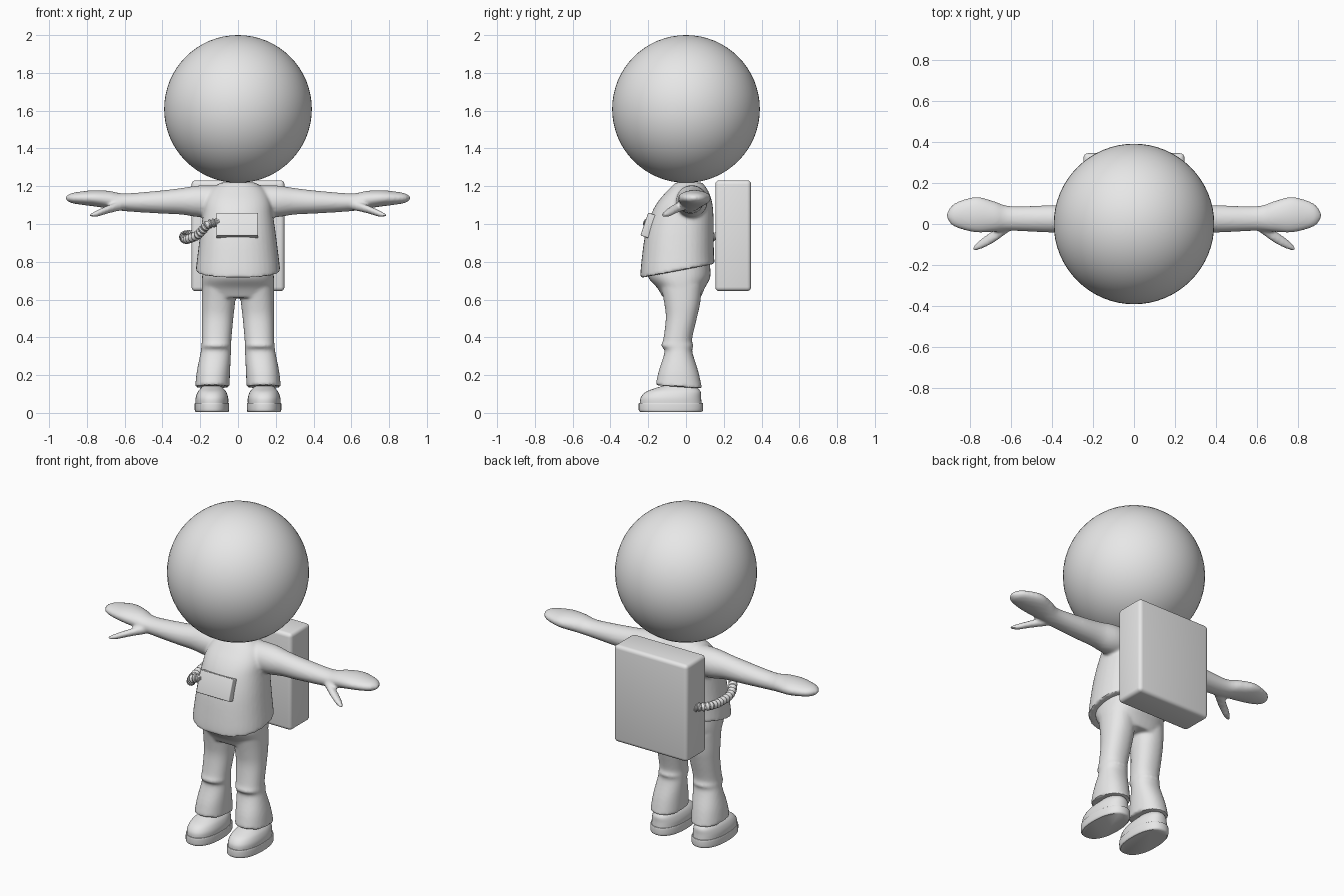
import bpy, bmesh, math
from mathutils import Vector

default_cube = bpy.data.objects.get("Cube")
if default_cube:
    bpy.data.objects.remove(default_cube, do_unlink=True)

grey = bpy.data.materials.new("plain_grey")
grey.use_nodes = True
colour = (0.8, 0.8, 0.8, 1)
grey.diffuse_color = colour
grey.node_tree.nodes["Principled BSDF"].inputs["Base Color"].default_value = colour


def catmull(points, steps):
    """Smooth curve through rows of numbers."""
    rows = [Vector(p) for p in points]
    rows = [rows[0]] + rows + [rows[-1]]
    out = []
    for a, b, c, d in zip(rows, rows[1:], rows[2:], rows[3:]):
        for i in range(steps):
            t = i / steps
            out.append(b + (c - a) * t / 2 + (a - b * 2.5 + c * 2 - d / 2) * t * t
                       + (b * 1.5 - a / 2 - c * 1.5 + d / 2) * t ** 3)
    return out + [rows[-1]]


def skin(bm, rings):
    """Bridge rings of points and cap both ends."""
    loops = [[bm.verts.new(p) for p in ring] for ring in rings]
    n = len(loops[0])
    for low, high in zip(loops, loops[1:]):
        for i in range(n):
            j = (i + 1) % n
            bm.faces.new((low[i], low[j], high[j], high[i]))
    bm.faces.new(loops[0][::-1])
    bm.faces.new(loops[-1])


def loft(bm, sections, axis="z", side=1, power=2, steps=5, count=40):
    """Rounded sections: position, centre, half, centre, half, tilt."""
    rings = []
    for t, uc, uh, vc, vh, tilt in catmull(sections, steps):
        ring = []
        for i in range(count):
            a = math.tau * i / count
            c, s = math.cos(a), math.sin(a)
            u = uc + uh * math.copysign(abs(c) ** (2 / power), c)
            v = vc + vh * math.copysign(abs(s) ** (2 / power), s)
            x, y, z = (u, v, t + tilt * v) if axis == "z" else (t, u, v)
            ring.append((x * side, y, z))
        rings.append(ring)
    skin(bm, rings)


def finish(name, bm, angle=40, blend=0):
    bmesh.ops.recalc_face_normals(bm, faces=bm.faces)
    mesh = bpy.data.meshes.new(name)
    bm.to_mesh(mesh)
    bm.free()
    obj = bpy.data.objects.new(name, mesh)
    bpy.context.collection.objects.link(obj)
    mesh.materials.append(grey)
    bpy.ops.object.select_all(action="DESELECT")
    obj.select_set(True)
    bpy.context.view_layer.objects.active = obj
    if blend:
        remesh = obj.modifiers.new("Blend", "REMESH")
        remesh.mode = "VOXEL"
        remesh.voxel_size = 0.009
        soften = obj.modifiers.new("Soften", "SMOOTH")
        soften.iterations = blend
        bpy.ops.object.modifier_apply(modifier=remesh.name)
        bpy.ops.object.modifier_apply(modifier=soften.name)
    bpy.ops.object.shade_smooth_by_angle(angle=math.radians(angle))
    return obj


def box(name, size, centre, bevel, tilt=0):
    bm = bmesh.new()
    bmesh.ops.create_cube(bm, size=1)
    bmesh.ops.scale(bm, vec=size, verts=bm.verts)
    bmesh.ops.bevel(bm, geom=bm.edges[:], offset=bevel, segments=4, profile=0.5, affect="EDGES")
    obj = finish(name, bm)
    obj.location = centre
    obj.rotation_euler.x = tilt
    return obj


# Round helmet
bm = bmesh.new()
bmesh.ops.create_uvsphere(bm, u_segments=64, v_segments=32, radius=0.391)
finish("helmet", bm).location.z = 1.609

# Jacket with arms, mitten hands and thumbs blended into one skin
bm = bmesh.new()
loft(bm, [(.76, 0, .224, -.045, .197, .19), (.82, 0, .217, -.045, .193, .16),
          (.95, 0, .2, -.036, .182, .07), (1.05, 0, .185, -.02, .165, 0),
          (1.12, 0, .175, -.005, .142, 0), (1.18, 0, .145, .01, .105, 0),
          (1.22, 0, .09, .015, .07, 0)], power=2.3)
arm = [(.05, .03, .085, 1.12, .085, 0), (.2, .03, .083, 1.12, .084, 0),
       (.3, .026, .07, 1.12, .07, 0), (.42, .025, .066, 1.116, .06, 0),
       (.6, .027, .06, 1.115, .047, 0), (.68, .036, .074, 1.128, .047, 0),
       (.76, .045, .087, 1.136, .043, 0), (.83, .045, .074, 1.137, .035, 0),
       (.885, .043, .05, 1.137, .025, 0), (.912, .041, .012, 1.137, .008, 0)]
thumb = [(.59, .005, .028, 1.105, .028, 0), (.68, -.058, .03, 1.08, .022, 0),
         (.75, -.1, .024, 1.054, .017, 0), (.785, -.12, .008, 1.045, .008, 0)]
for side in (1, -1):
    loft(bm, arm, "x", side)
    loft(bm, thumb, "x", side)
finish("jacket_and_arms", bm, blend=5)

# Trousers: hips and two flared legs
bm = bmesh.new()
loft(bm, [(.8, 0, .18, -.04, .165, 0), (.72, 0, .19, -.036, .165, 0),
          (.66, 0, .19, -.026, .125, 0), (.61, 0, .18, -.022, .1, 0)], power=2.3)
leg = [(.68, .1, .09, -.025, .11, 0), (.58, .104, .088, -.02, .095, 0),
       (.5, .108, .083, -.025, .082, 0), (.39, .113, .078, -.044, .076, 0),
       (.355, .115, .079, -.046, .086, 0), (.325, .117, .08, -.04, .073, 0),
       (.22, .13, .088, -.04, .105, 0), (.135, .136, .091, -.038, .123, -.07)]
for side in (1, -1):
    loft(bm, leg, side=side, power=2.2)
finish("trousers", bm, blend=4)

# Shoes with a slightly wider sole
upper = [(.045, .138, .086, -.08, .163, 0), (.08, .138, .086, -.08, .16, 0),
         (.11, .138, .076, -.068, .146, 0), (.13, .138, .06, -.05, .115, 0),
         (.145, .138, .045, -.03, .085, 0)]
sole = [(.005, .138, .086, -.08, .162, 0), (.015, .138, .091, -.08, .17, 0),
        (.05, .138, .091, -.08, .17, 0), (.053, .138, .086, -.08, .164, 0)]
for side, word in ((1, "left"), (-1, "right")):
    for part, rows in (("shoe", upper), ("sole", sole)):
        bm = bmesh.new()
        loft(bm, rows, side=side, power=2.3)
        finish(word + "_" + part, bm)

# Backpack and tilted chest box
box("backpack", (.492, .19, .587), (0, .25, .938), .022)
box("chest_box", (.22, .05, .128), (-.004, -.197, .992), .005, -.33)

# Ribbed hose from chest box round to the backpack
path = catmull([(-.1, -.195, 1.01), (-.16, -.2, .995), (-.21, -.15, .945), (-.265, -.05, .92),
                (-.285, .08, .925), (-.28, .19, .94), (-.23, .26, .945)], 16)
rings = []
for i, p in enumerate(path):
    forward = (path[min(i + 1, len(path) - 1)] - path[max(i - 1, 0)]).normalized()
    across = forward.cross(Vector((0, 0, 1))).normalized()
    up = across.cross(forward)
    radius = .025 if i % 4 < 2 else .019
    rings.append([p + (across * math.cos(a) + up * math.sin(a)) * radius
                  for a in (math.tau * k / 16 for k in range(16))])
bm = bmesh.new()
skin(bm, rings)
finish("hose", bm)
